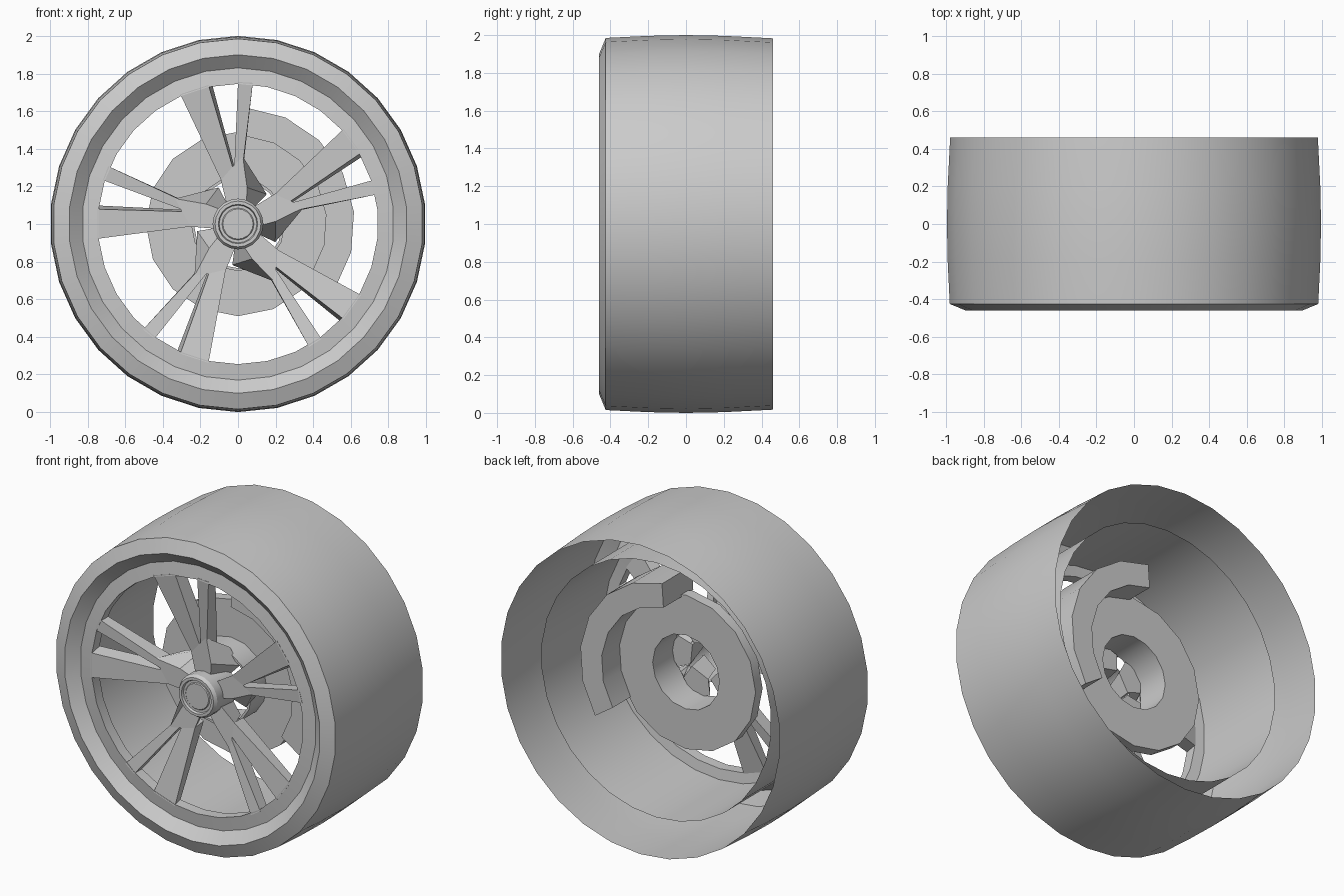
import bpy, bmesh
from math import radians, sin, cos

if "Cube" in bpy.data.objects:
    bpy.data.objects.remove(bpy.data.objects["Cube"])

def pt(a, r, y):
    """Point on the wheel: angle clockwise from the top (front view), radius, depth."""
    t = radians(a)
    return (r * sin(t), y, 1 + r * cos(t))

def finish(name, bm, smooth=True, solid=True):
    bmesh.ops.remove_doubles(bm, verts=bm.verts, dist=1e-5)
    bmesh.ops.recalc_face_normals(bm, faces=bm.faces)
    me = bpy.data.meshes.new(name)
    bm.to_mesh(me)
    bm.free()
    ob = bpy.data.objects.new(name, me)
    bpy.context.collection.objects.link(ob)
    if smooth:
        bpy.ops.object.select_all(action='DESELECT')
        ob.select_set(True)
        bpy.context.view_layer.objects.active = ob
        bpy.ops.object.shade_smooth_by_angle(angle=radians(30))
    return ob

def lathe(name, profile, n, closed=False, a0=0, a1=360, cap=False):
    """Sweep a (y, r) profile round the axle."""
    bm = bmesh.new()
    rows = [[bm.verts.new(pt(a0 + (a1 - a0) * i / n, r, y)) for y, r in profile]
            for i in range(n + 1)]
    m = len(profile)
    for p, q in zip(rows, rows[1:]):
        for j in range(m if closed else m - 1):
            k = (j + 1) % m
            bm.faces.new((p[j], p[k], q[k], q[j]))
    if cap:
        bm.faces.new(rows[0])
        bm.faces.new(rows[-1])
    return finish(name, bm)

def prisms(name, front, back):
    """Five copies of a solid between a front and a back outline of (angle, r, y)."""
    bm = bmesh.new()
    n = len(front)
    for k in range(5):
        f = [bm.verts.new(pt(a + 72 * k, r, y)) for a, r, y in front]
        b = [bm.verts.new(pt(a + 72 * k, r, y)) for a, r, y in back]
        bm.faces.new(f)
        bm.faces.new(b)
        for i in range(n):
            j = (i + 1) % n
            bm.faces.new((f[i], f[j], b[j], b[i]))
    return finish(name, bm, smooth=False)

# tyre shell, open at the back
lathe("tyre", [(-.46, .90), (-.425, .985), (-.2, .996), (0, 1.0), (.2, .996), (.46, .983)], 30)

# rim: sloped lip, flat ring round the windows, inner barrel
lathe("rim", [(-.46, .90), (-.40, .83), (-.41, .745), (-.34, .745), (-.33, .81), (.30, .81)], 30)

# twin spokes: wide one and narrow one
prisms("wide_spokes",
       [(-24, .755, -.41), (-12, .755, -.41), (-3, .25, -.34), (-21, .25, -.34)],
       [(-23, .755, -.34), (-10.5, .755, -.34), (-1, .25, -.24), (-19, .25, -.24)])
prisms("narrow_spokes",
       [(0, .755, -.41), (6, .755, -.41), (4, .25, -.34), (-5, .25, -.34)],
       [(0, .755, -.34), (6, .755, -.34), (5, .25, -.24), (-3, .25, -.24)])

# swirled arms from the spokes down to the hub
prisms("hub_arms",
       [(-21, .26, -.34), (4, .36, -.355), (14, .2, -.34), (22, .12, -.34), (-30, .12, -.34)],
       [(-10, .22, -.2), (18, .27, -.2), (44, .22, -.2), (44, .12, -.2), (-20, .12, -.2)])

# centre hub with stepped cap
lathe("hub_cap", [(-.2, .135), (-.40, .135), (-.42, .122), (-.42, .105), (-.405, .10),
                  (-.405, .085), (-.41, .08), (-.41, 0)], 20)

# brake disc and its bell
lathe("brake_disc", [(0, .235), (0, .49), (-.07, .49), (-.07, .25), (-.22, .25), (-.22, .235)],
      16, closed=True)

# caliper hugging the disc
lathe("brake_caliper", [(.18, .47), (.18, .62), (-.12, .62), (-.12, .47)], 6,
      closed=True, a0=4, a1=124, cap=True)
